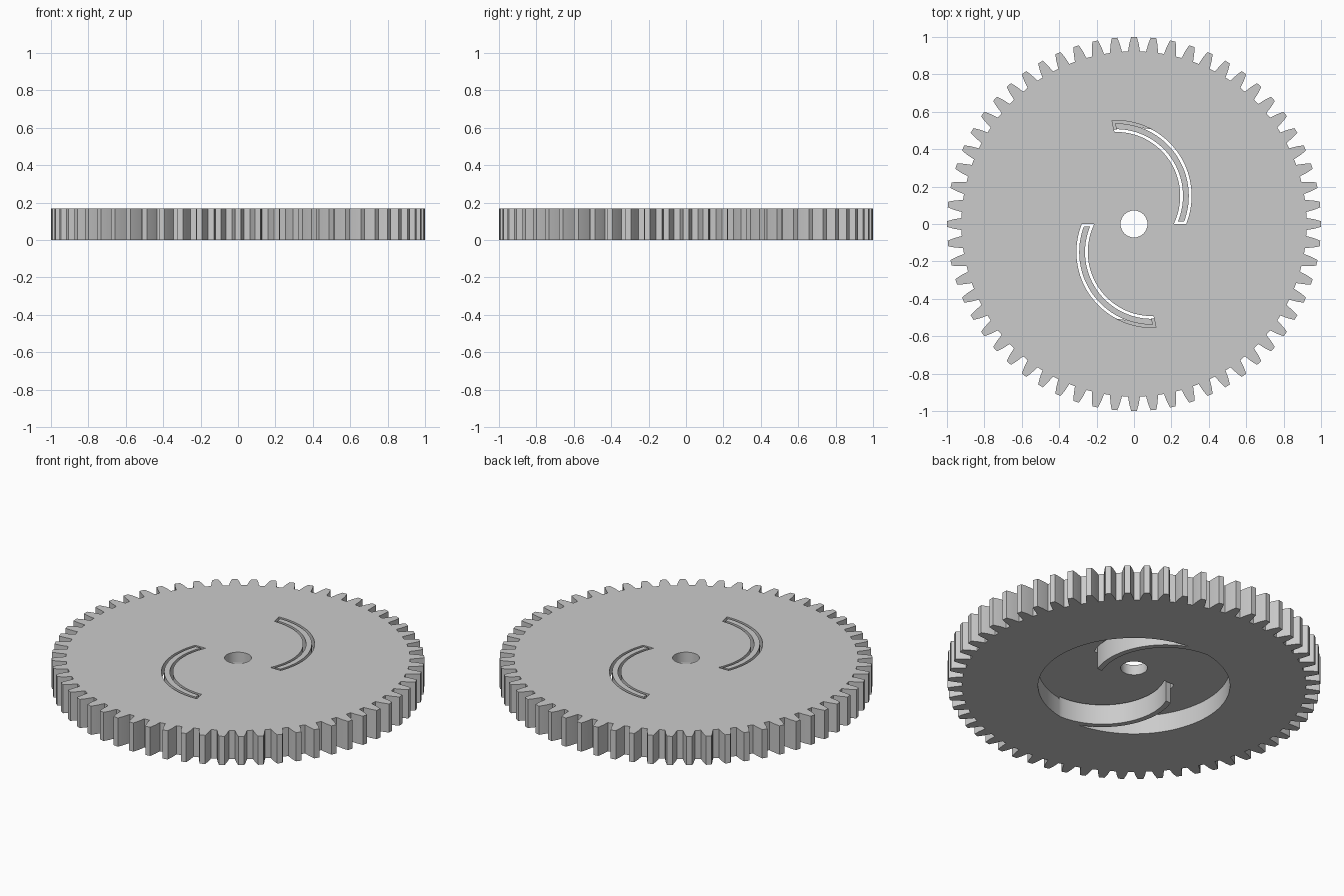
import bpy
import bmesh
from math import cos, sin, pi, radians, sqrt, atan2
from mathutils import Vector, Matrix

cube = bpy.data.objects.get("Cube")
if cube:
    bpy.data.objects.remove(cube, do_unlink=True)

TEETH = 60
THICK = 0.17
FLOOR = 0.11          # underside of the thin web
ARC_CENTRE = Vector((-0.095, 0.15))

grey = bpy.data.materials.new("light grey")
grey.use_nodes = True
COLOUR = (0.6, 0.6, 0.6, 1)
grey.diffuse_color = COLOUR
grey.node_tree.nodes["Principled BSDF"].inputs["Base Color"].default_value = COLOUR


def prism(name, outline, low, high):
    """Extrude a flat outline from low to high."""
    bm = bmesh.new()
    face = bm.faces.new([bm.verts.new((x, y, low)) for x, y in outline])
    grown = bmesh.ops.extrude_face_region(bm, geom=[face])
    tops = [v for v in grown["geom"] if isinstance(v, bmesh.types.BMVert)]
    bmesh.ops.translate(bm, verts=tops, vec=(0, 0, high - low))
    bmesh.ops.recalc_face_normals(bm, faces=bm.faces)
    mesh = bpy.data.meshes.new(name)
    bm.to_mesh(mesh)
    bm.free()
    mesh.materials.append(grey)
    obj = bpy.data.objects.new(name, mesh)
    bpy.context.collection.objects.link(obj)
    return obj


def circle(radius, sides):
    return [(radius * cos(2 * pi * i / sides), radius * sin(2 * pi * i / sides))
            for i in range(sides)]


def arc(radius, start, end, steps=32):
    """Arc about ARC_CENTRE, ending on two rays from the gear centre."""
    angles = []
    for deg in (start, end):
        ray = Vector((cos(radians(deg)), sin(radians(deg))))
        along = ray.dot(ARC_CENTRE)
        reach = along + sqrt(along ** 2 - ARC_CENTRE.length_squared + radius ** 2)
        hit = ray * reach - ARC_CENTRE
        angles.append(atan2(hit.y, hit.x))
    a, b = angles
    return [(ARC_CENTRE.x + radius * cos(a + (b - a) * i / steps),
             ARC_CENTRE.y + radius * sin(a + (b - a) * i / steps))
            for i in range(steps + 1)]


def band(inner, outer, start, end):
    return arc(inner, start, end) + arc(outer, start, end)[::-1]


def combine(target, tool, operation):
    """Apply a boolean and discard the tool."""
    mod = target.modifiers.new(operation.title(), 'BOOLEAN')
    mod.operation = operation
    mod.solver = 'EXACT'
    mod.object = tool
    bpy.context.view_layer.objects.active = target
    bpy.ops.object.modifier_apply(modifier=mod.name)
    bpy.data.objects.remove(tool, do_unlink=True)


# Toothed disc
flank = [(0.923, -0.035), (0.965, -0.026), (1.0, -0.015)]
tooth = flank + [(r, -a) for r, a in reversed(flank)]
outline = [(r * cos(2 * pi * k / TEETH + a), r * sin(2 * pi * k / TEETH + a))
           for k in range(TEETH) for r, a in tooth]
gear = prism("gear_wheel", outline, 0, THICK)

# Round recess underneath and axle hole
combine(gear, prism("recess_cutter", circle(0.515, 96), -0.1, FLOOR), 'DIFFERENCE')
combine(gear, prism("axle_cutter", circle(0.072, 48), -0.1, 0.3), 'DIFFERENCE')

# Two curved spring arms, each in its clearance slot
for turn in (0, pi):
    spin = Matrix.Rotation(turn, 4, 'Z')
    slot = prism("slot_cutter", band(0.342, 0.403, 0, 102), FLOOR - 0.004, 0.3)
    slot.data.transform(spin)
    combine(gear, slot, 'DIFFERENCE')
    arm = prism("spring_arm", band(0.357, 0.388, 3, 100.6), 0, THICK)
    arm.data.transform(spin)
    combine(gear, arm, 'UNION')

# Smooth curved walls, crisp teeth and rims
bpy.ops.object.select_all(action='DESELECT')
gear.select_set(True)
bpy.context.view_layer.objects.active = gear
bpy.ops.object.shade_smooth_by_angle(angle=radians(12))
